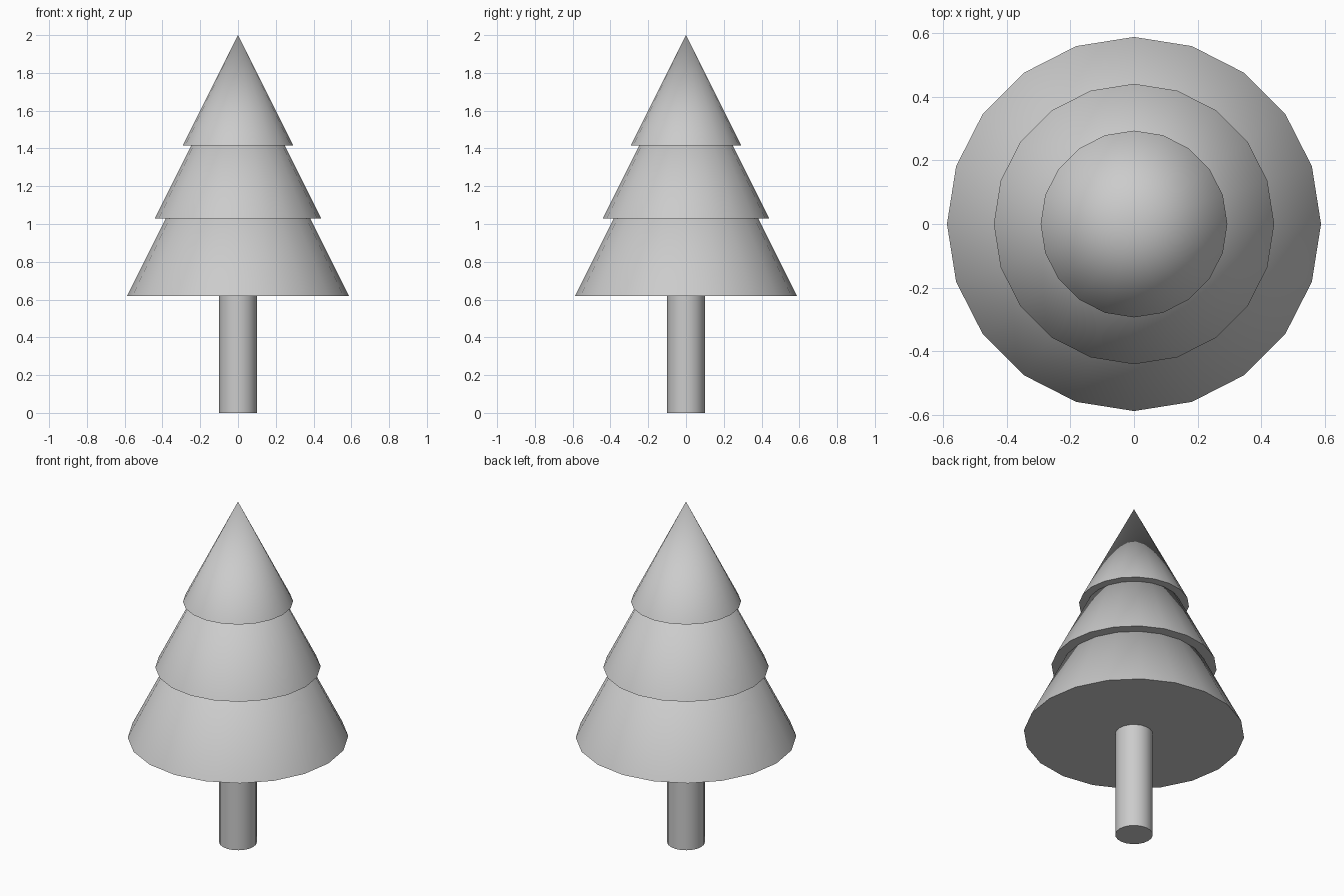
import bpy
import math

if "Cube" in bpy.data.objects:
    bpy.data.objects.remove(bpy.data.objects["Cube"])


def smooth(obj, name):
    obj.name = name
    bpy.ops.object.shade_smooth_by_angle(angle=math.radians(35))


# Trunk, running just into the lowest tier
TRUNK_TOP = 0.64
bpy.ops.mesh.primitive_cylinder_add(vertices=20, radius=0.1, depth=TRUNK_TOP,
                                    location=(0, 0, TRUNK_TOP / 2))
smooth(bpy.context.object, "trunk")

# Foliage tiers: the same 20-sided cone at three sizes
for name, base_z, radius in (("lower_foliage", 0.62, 0.587),
                             ("middle_foliage", 1.03, 0.44),
                             ("upper_foliage", 1.415, 0.293)):
    height = radius * 0.585 / 0.293
    bpy.ops.mesh.primitive_cone_add(vertices=20, radius1=radius, radius2=0,
                                    depth=height,
                                    location=(0, 0, base_z + height / 2))
    smooth(bpy.context.object, name)
